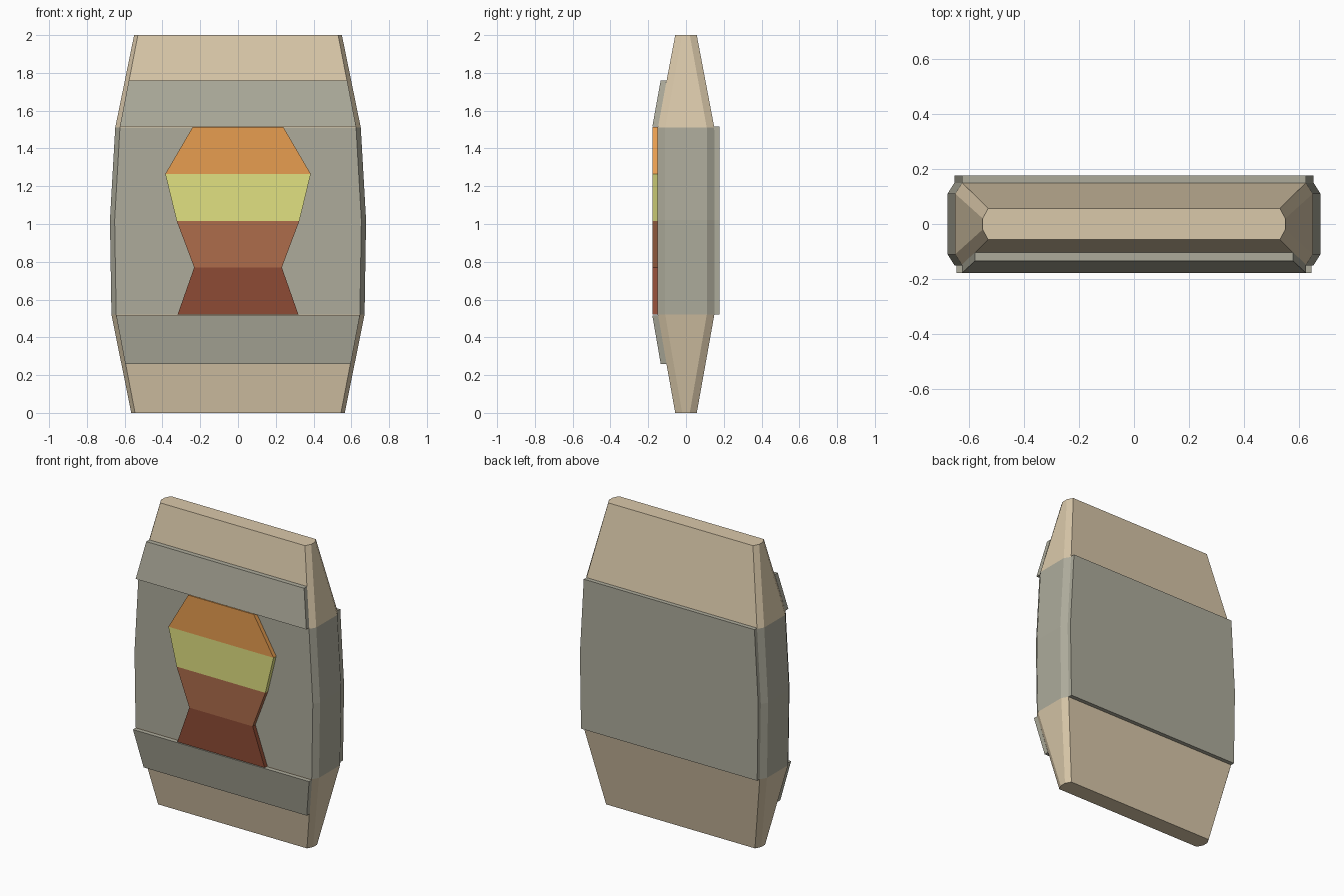
import bpy, bmesh

if "Cube" in bpy.data.objects:
    bpy.data.objects.remove(bpy.data.objects["Cube"])


def material(name, rgb):
    m = bpy.data.materials.new(name)
    m.diffuse_color = (*rgb, 1)
    m.use_nodes = True
    m.node_tree.nodes["Principled BSDF"].inputs["Base Color"].default_value = m.diffuse_color
    return m


TAN = material("tan", (0.70, 0.58, 0.40))
GREY = material("warm_grey", (0.42, 0.41, 0.33))
ORANGE = material("orange", (0.80, 0.34, 0.08))
YELLOW = material("yellow", (0.75, 0.75, 0.22))
BROWN = material("brown", (0.42, 0.15, 0.07))
DARK = material("dark_red_brown", (0.27, 0.07, 0.035))


def loft(name, rings, mats):
    """Skin closed rings; one material per ring interval."""
    bm = bmesh.new()
    loops = [[bm.verts.new(p) for p in r] for r in rings]
    n = len(loops[0])
    for k, (a, b) in enumerate(zip(loops, loops[1:])):
        for i in range(n):
            j = (i + 1) % n
            bm.faces.new((a[i], a[j], b[j], b[i])).material_index = k
    bm.faces.new(loops[0][::-1])
    bm.faces.new(loops[-1]).material_index = len(rings) - 2
    bmesh.ops.recalc_face_normals(bm, faces=bm.faces)
    me = bpy.data.meshes.new(name)
    bm.to_mesh(me)
    bm.free()
    for m in mats:
        me.materials.append(m)
    ob = bpy.data.objects.new(name, me)
    bpy.context.collection.objects.link(ob)
    return ob


def octagon(z, xo, xc, yi, yc):
    """Chamfered rectangle: side flats at xo, front and back flats at yc."""
    return [(-xc, -yc, z), (xc, -yc, z), (xo, -yi, z), (xo, yi, z),
            (xc, yc, z), (-xc, yc, z), (-xo, yi, z), (-xo, -yi, z)]


def strip(z, x, y0, y1):
    return [(-x, y0, z), (x, y0, z), (x, y1, z), (-x, y1, z)]


# Tapered body with a grey waist
loft("body", [octagon(0, 0.565, 0.545, 0.02, 0.057),
              octagon(0.52, 0.67, 0.645, 0.11, 0.15),
              octagon(1.02, 0.678, 0.653, 0.11, 0.15),
              octagon(1.51, 0.65, 0.625, 0.11, 0.15),
              octagon(2.0, 0.55, 0.53, 0.02, 0.057)],
     [TAN, GREY, GREY, TAN])

# Raised panel covering the back
loft("back_panel", [strip(z, x, 0.145, 0.177) for z, x in
                    ((0.52, 0.645), (1.02, 0.653), (1.515, 0.625))], [GREY, GREY])

# Sloping front bands above and below the waist
for name, z0, x0, z1, x1 in (("upper_band", 1.517, 0.625, 1.76, 0.578),
                             ("lower_band", 0.515, 0.645, 0.26, 0.597)):
    loft(name, [strip(z0, x0, -0.178, -0.147), strip(z1, x1, -0.134, -0.103)], [GREY])

# Striped emblem on the front
loft("front_emblem", [strip(z, x, -0.178, -0.148) for z, x in
                      ((0.52, 0.32), (0.77, 0.232), (1.017, 0.325),
                       (1.265, 0.385), (1.513, 0.24))],
     [DARK, BROWN, YELLOW, ORANGE])
